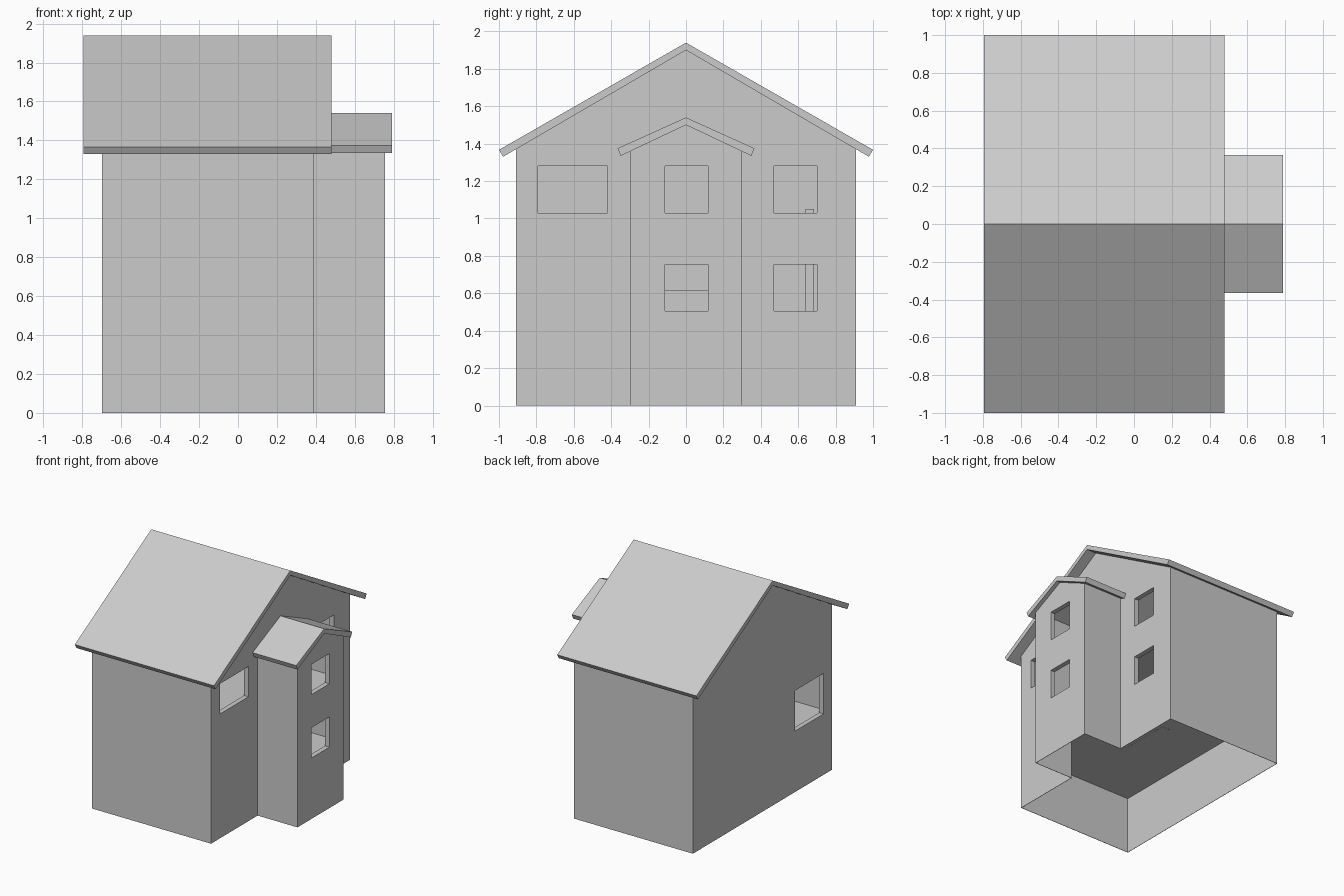
import bpy, bmesh

if "Cube" in bpy.data.objects:
    bpy.data.objects.remove(bpy.data.objects["Cube"])

grey = bpy.data.materials.new("plain_grey")
grey.diffuse_color = (0.6, 0.6, 0.6, 1)
grey.use_nodes = True
grey.node_tree.nodes["Principled BSDF"].inputs["Base Color"].default_value = grey.diffuse_color


def prism(name, profile, x0, x1):
    """Extrude a (y, z) profile along x."""
    bm = bmesh.new()
    face = bm.faces.new([bm.verts.new((x0, y, z)) for y, z in profile])
    ext = bmesh.ops.extrude_face_region(bm, geom=[face])["geom"]
    bmesh.ops.translate(bm, vec=(x1 - x0, 0, 0),
                        verts=[v for v in ext if isinstance(v, bmesh.types.BMVert)])
    bmesh.ops.recalc_face_normals(bm, faces=bm.faces)
    me = bpy.data.meshes.new(name)
    bm.to_mesh(me)
    bm.free()
    me.materials.append(grey)
    ob = bpy.data.objects.new(name, me)
    bpy.context.collection.objects.link(ob)
    return ob


def box(name, x0, x1, y0, y1, z0, z1):
    return prism(name, [(y0, z0), (y1, z0), (y1, z1), (y0, z1)], x0, x1)


def gable(name, x0, x1, w, z0, eave, peak):
    return prism(name, [(-w, z0), (w, z0), (w, eave), (0, peak), (-w, eave)], x0, x1)


def combine(target, other, operation):
    """Apply a boolean and delete the helper."""
    other.hide_render = True
    mod = target.modifiers.new("cut", 'BOOLEAN')
    mod.object, mod.operation, mod.solver = other, operation, 'EXACT'
    bpy.context.view_layer.objects.active = target
    bpy.ops.object.modifier_apply(modifier=mod.name)
    bpy.data.objects.remove(other)


# Walls: main house plus projecting bay
house = gable("house_walls", -0.70, 0.39, 0.91, 0, 1.38, 1.90)
combine(house, gable("bay", 0.20, 0.755, 0.30, 0, 1.364, 1.50), 'UNION')

# Hollow rooms, leaving two floors, and a thin open skirt underneath
cutters = [
    box("under_main", -0.697, 0.387, -0.907, 0.907, -0.1, 0.485),
    box("under_bay", 0.20, 0.752, -0.297, 0.297, -0.1, 0.485),
    box("lower_room", -0.66, 0.35, -0.87, 0.87, 0.50, 1.00),
    box("lower_bay", 0.20, 0.715, -0.26, 0.26, 0.50, 1.00),
    gable("upper_room", -0.66, 0.35, 0.87, 1.025, 1.36, 1.855),
    gable("upper_bay", 0.20, 0.715, 0.26, 1.025, 1.34, 1.455),
    box("left_window", -0.80, -0.60, -0.80, -0.43, 0.505, 0.84),
    box("wide_window", 0.30, 0.45, -0.79, -0.42, 1.03, 1.28),
]
# Paired windows on both storeys
for z0, z1 in ((0.505, 0.755), (1.03, 1.28)):
    cutters.append(box("side_window", 0.30, 0.45, 0.47, 0.70, z0, z1))
    cutters.append(box("bay_window", 0.68, 0.80, -0.113, 0.117, z0, z1))
for c in cutters:
    combine(house, c, 'DIFFERENCE')


# Folded slab roofs
def roof(name, x0, x1, w, inner_w, peak, eave, under, lip):
    prism(name, [(-w, eave), (0, peak), (w, eave), (inner_w, lip), (0, under), (-inner_w, lip)], x0, x1)


roof("main_roof", -0.795, 0.48, 1.0, 0.978, 1.94, 1.367, 1.90, 1.33)
roof("bay_roof", 0.389, 0.79, 0.366, 0.349, 1.54, 1.375, 1.50, 1.335)

# Interior pieces glimpsed through the windows
box("counter", -0.26, -0.18, -0.29, 0.13, 0.484, 0.615)
box("inner_post", -0.30, -0.24, 0.64, 0.685, 0.49, 1.05)
